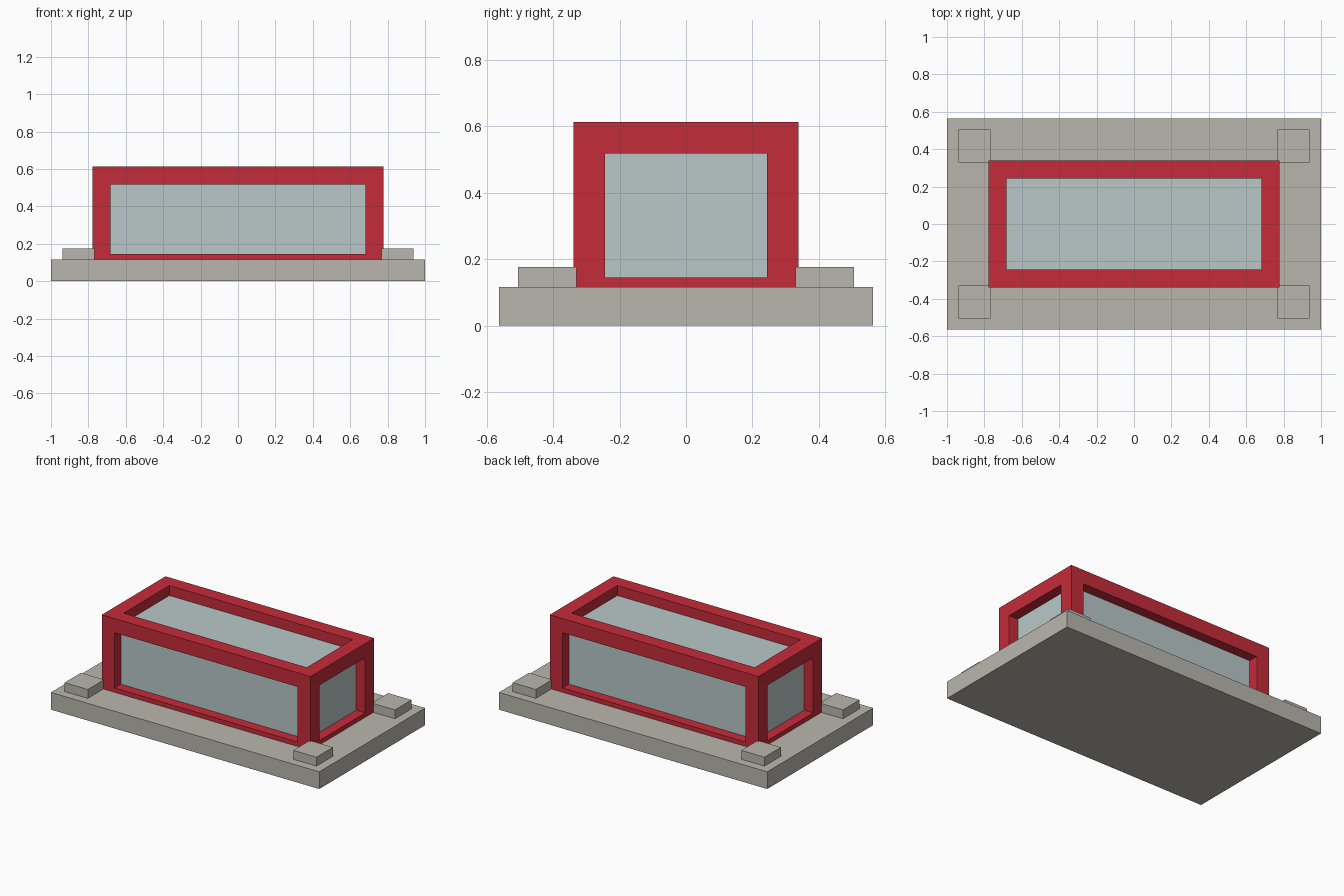
import bpy
import bmesh
from mathutils import Vector

if "Cube" in bpy.data.objects:
    bpy.data.objects.remove(bpy.data.objects["Cube"], do_unlink=True)


def material(name, rgb):
    mat = bpy.data.materials.new(name)
    mat.use_nodes = True
    mat.diffuse_color = (*rgb, 1)
    mat.node_tree.nodes["Principled BSDF"].inputs["Base Color"].default_value = (*rgb, 1)
    return mat


stone = material("warm grey stone", (0.49, 0.47, 0.42))
red = material("red paint", (0.56, 0.025, 0.042))
glass = material("pale blue glass", (0.49, 0.575, 0.575))


def box(name, low, high, mat, beam=0):
    """Box between two corners; with a beam width, every face gets an open window."""
    low, high = Vector(low), Vector(high)
    bm = bmesh.new()
    bmesh.ops.create_cube(bm, size=1)
    bmesh.ops.scale(bm, vec=high - low, verts=bm.verts)
    bmesh.ops.translate(bm, vec=(low + high) / 2, verts=bm.verts)
    bm.normal_update()
    if beam:
        windows = bm.faces[:]
        bmesh.ops.inset_individual(bm, faces=windows, thickness=beam)
        bm.normal_update()
        # Push each window in to make the reveal, then open it
        normals = [f.normal.copy() for f in windows]
        inner = bmesh.ops.extrude_discrete_faces(bm, faces=windows)["faces"]
        for face, normal in zip(inner, normals):
            bmesh.ops.translate(bm, vec=-normal * beam / 2, verts=face.verts)
        bmesh.ops.delete(bm, geom=inner, context="FACES")
    mesh = bpy.data.meshes.new(name)
    bm.to_mesh(mesh)
    bm.free()
    mesh.materials.append(mat)
    obj = bpy.data.objects.new(name, mesh)
    bpy.context.collection.objects.link(obj)
    return obj


# Base slab
box("base", (-1, -0.563, 0), (1, 0.563, 0.116), stone)

# Frame of square beams, sunk into the base, around a glass block
beam = 0.135
low, high = Vector((-0.778, -0.339, 0.05)), Vector((0.778, 0.339, 0.613))
box("frame", low, high, red, beam)
inset = Vector((beam, beam, beam)) / 2
box("glass_block", low + inset, high - inset, glass)

# Corner pads
for side, sx in (("right", -1), ("left", 1)):
    for end, sy in (("front", -1), ("back", 1)):
        centre = Vector((sx * 0.8525, sy * 0.4175, 0.138))
        half = Vector((0.0865, 0.0875, 0.038))
        box(f"{end}_{side}_pad", centre - half, centre + half, stone)
